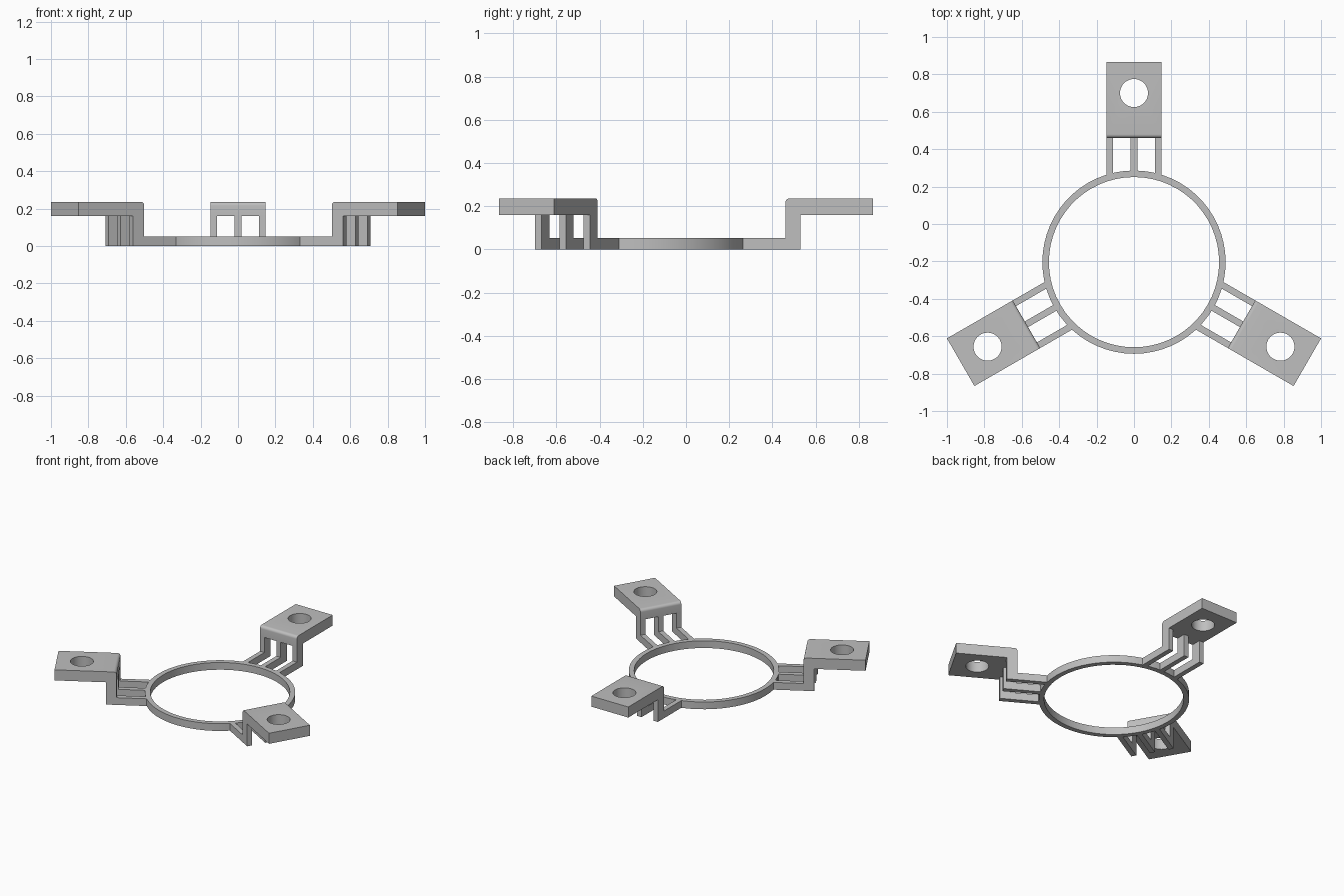
import bpy, bmesh, math
from mathutils import Matrix, Vector

cube = bpy.data.objects.get("Cube")
if cube:
    bpy.data.objects.remove(cube, do_unlink=True)

CENTRE = Vector((0, -0.204, 0))   # ring axis
HALF_WIDTH = 0.147                # half width of each arm
RIB = 0.035                       # rib thickness
RING_H = 0.052
PAD_Z, PAD_TOP = 0.16, 0.236
ARM_IN, ARM_OUT = 0.664, 1.07     # radial extent of the pads

grey = bpy.data.materials.new("plain_grey")
grey.use_nodes = True
colour = (0.52, 0.52, 0.52, 1)
grey.diffuse_color = colour
grey.node_tree.nodes["Principled BSDF"].inputs["Base Color"].default_value = colour


def add_object(name, mesh, matrix=Matrix()):
    obj = bpy.data.objects.new(name, mesh)
    bpy.context.collection.objects.link(obj)
    obj.matrix_world = matrix
    return obj


def finish(bm, name):
    bmesh.ops.recalc_face_normals(bm, faces=bm.faces)
    mesh = bpy.data.meshes.new(name)
    bm.to_mesh(mesh)
    bm.free()
    mesh.materials.append(grey)
    return mesh


def extrude_profile(bm, profile, x0, x1):
    """Extrude a (radial, height) outline across the arm."""
    face = bm.faces.new([bm.verts.new((x0, y, z)) for y, z in profile])
    out = bmesh.ops.extrude_face_region(bm, geom=[face])
    verts = [v for v in out["geom"] if isinstance(v, bmesh.types.BMVert)]
    bmesh.ops.translate(bm, verts=verts, vec=(x1 - x0, 0, 0))


def smooth(obj):
    bpy.ops.object.select_all(action="DESELECT")
    obj.select_set(True)
    bpy.context.view_layer.objects.active = obj
    bpy.ops.object.shade_smooth_by_angle(angle=math.radians(30))


# Ring: rectangular section spun around its axis
bm = bmesh.new()
section = [bm.verts.new((r, 0, z)) for r, z in
           ((0.455, 0), (0.49, 0), (0.49, RING_H), (0.455, RING_H))]
edges = [bm.edges.new((section[i], section[(i + 1) % 4])) for i in range(4)]
bmesh.ops.spin(bm, geom=section + edges, axis=(0, 0, 1), cent=(0, 0, 0),
               angle=math.tau, steps=60, use_merge=True)
bmesh.ops.remove_doubles(bm, verts=bm.verts, dist=0.0001)
ring = add_object("ring", finish(bm, "ring"), Matrix.Translation(CENTRE))
smooth(ring)

# Three L-shaped ribs, running out from the ring and up to the pad
bm = bmesh.new()
leg_out = ARM_IN + 0.07
for x, start in ((-HALF_WIDTH, 0.446), (-RIB / 2, 0.47), (HALF_WIDTH - RIB, 0.446)):
    outline = [(start, 0), (leg_out, 0), (leg_out, PAD_Z), (ARM_IN, PAD_Z),
               (ARM_IN, RING_H), (start, RING_H)]
    extrude_profile(bm, outline, x, x + RIB)
rib_mesh = finish(bm, "ribs")

# Mounting pad with a rounded inner top edge
bm = bmesh.new()
radius = 0.02
arc = [(ARM_IN + radius * (1 - math.cos(a)), PAD_TOP - radius * (1 - math.sin(a)))
       for a in (math.pi / 2 * i / 6 for i in range(7))]
extrude_profile(bm, [(ARM_OUT, PAD_TOP), (ARM_OUT, PAD_Z), (ARM_IN, PAD_Z)] + arc,
                -HALF_WIDTH, HALF_WIDTH)
pad = add_object("pad_blank", finish(bm, "pad_blank"))

# Bolt hole cut through the pad
bm = bmesh.new()
bmesh.ops.create_cone(bm, cap_ends=True, segments=40, radius1=0.075, radius2=0.075,
                      depth=0.4, matrix=Matrix.Translation((0, 0.904, 0.2)))
cutter = add_object("hole_cutter", finish(bm, "hole_cutter"))
cutter.hide_render = True
cut = pad.modifiers.new("bolt_hole", "BOOLEAN")
cut.operation, cut.solver, cut.object = "DIFFERENCE", "EXACT", cutter
bpy.context.view_layer.update()
pad_mesh = bpy.data.meshes.new_from_object(
    pad.evaluated_get(bpy.context.evaluated_depsgraph_get()))
pad_mesh.name = "mounting_pad"
bpy.data.objects.remove(pad, do_unlink=True)
bpy.data.objects.remove(cutter, do_unlink=True)

# Three arms around the ring
for i, side in enumerate(("back", "right", "left")):
    place = Matrix.Translation(CENTRE) @ Matrix.Rotation(math.tau * i / 3, 4, "Z")
    add_object(side + "_ribs", rib_mesh, place)
    arm_pad = add_object(side + "_mounting_pad", pad_mesh.copy(), place)
    smooth(arm_pad)
